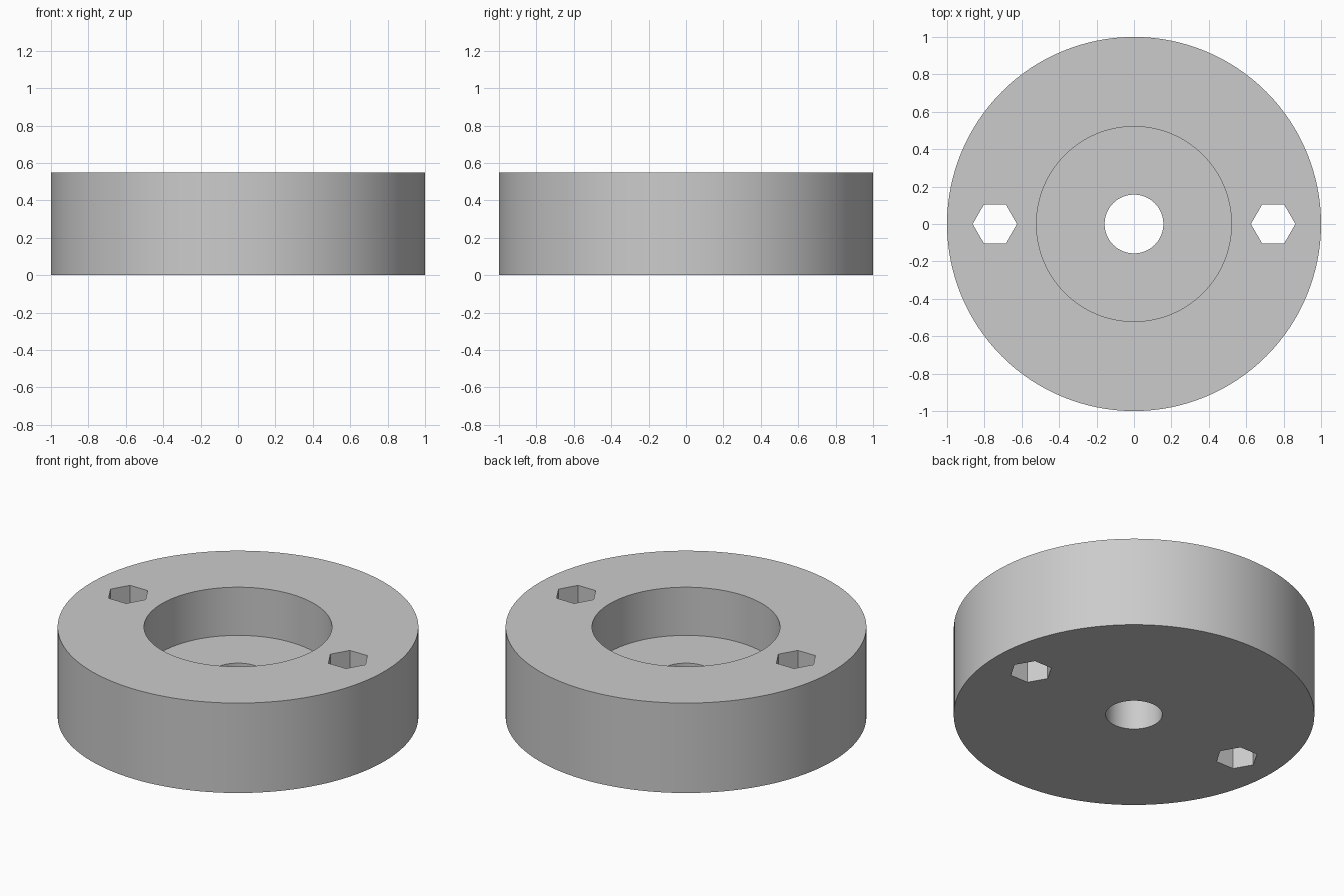
import bpy
import bmesh
import math

SEGMENTS = 128
HEIGHT = 0.55
HEX_X, HEX_RADIUS = 0.744, 0.119

if "Cube" in bpy.data.objects:
    bpy.data.objects.remove(bpy.data.objects["Cube"], do_unlink=True)

grey = bpy.data.materials.new("light_grey")
grey.use_nodes = True
colour = (0.6, 0.6, 0.6, 1)
grey.diffuse_color = colour
grey.node_tree.nodes["Principled BSDF"].inputs["Base Color"].default_value = colour


def lathe(name, profile):
    """Revolve a closed (radius, z) profile around the z axis."""
    bm = bmesh.new()
    rings = []
    for i in range(SEGMENTS):
        a = 2 * math.pi * i / SEGMENTS
        rings.append([bm.verts.new((r * math.cos(a), r * math.sin(a), z)) for r, z in profile])
    n = len(profile)
    for i, ring in enumerate(rings):
        nxt = rings[(i + 1) % SEGMENTS]
        for j in range(n):
            k = (j + 1) % n
            bm.faces.new((ring[j], nxt[j], nxt[k], ring[k]))
    bmesh.ops.recalc_face_normals(bm, faces=bm.faces)
    mesh = bpy.data.meshes.new(name)
    bm.to_mesh(mesh)
    bm.free()
    obj = bpy.data.objects.new(name, mesh)
    bpy.context.collection.objects.link(obj)
    return obj


# Round body with a wide upper pocket and a narrow centre bore
body = lathe("hub_body", [(0.157, 0), (1, 0), (1, HEIGHT),
                          (0.521, HEIGHT), (0.521, 0.255), (0.157, 0.255)])
body.data.materials.append(grey)

# Hexagonal through holes on both sides
for side in (-1, 1):
    bpy.ops.mesh.primitive_cylinder_add(
        vertices=6, radius=HEX_RADIUS, depth=2 * HEIGHT,
        location=(side * HEX_X, 0, HEIGHT / 2), rotation=(0, 0, math.pi / 6))
    cutter = bpy.context.object
    cutter.name = "hex_hole_cutter"
    cutter.hide_render = True
    cutter.data.materials.append(grey)

    cut = body.modifiers.new("hex_hole", "BOOLEAN")
    cut.operation = "DIFFERENCE"
    cut.solver = "EXACT"
    cut.object = cutter
    bpy.ops.object.select_all(action="DESELECT")
    body.select_set(True)
    bpy.context.view_layer.objects.active = body
    bpy.ops.object.modifier_apply(modifier=cut.name)
    bpy.data.objects.remove(cutter, do_unlink=True)

# Smooth round walls, crisp rims and hexagon corners
bpy.ops.object.shade_smooth_by_angle(angle=math.radians(30))
